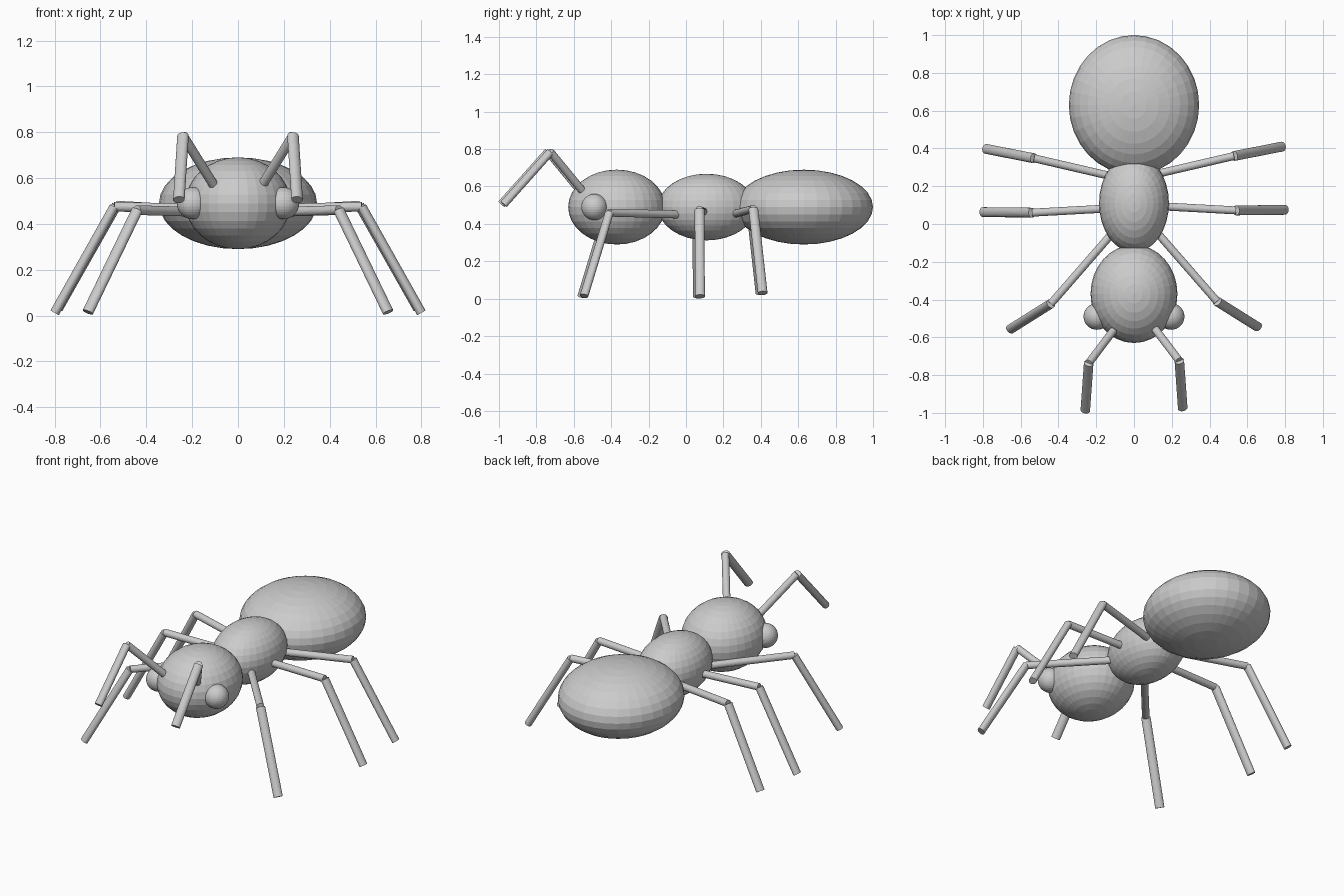
import bpy, math
from mathutils import Matrix, Vector

if "Cube" in bpy.data.objects:
    bpy.data.objects.remove(bpy.data.objects["Cube"])

grey = bpy.data.materials.new("light_grey")
grey.diffuse_color = (0.6, 0.6, 0.6, 1)
grey.use_nodes = True
grey.node_tree.nodes["Principled BSDF"].inputs["Base Color"].default_value = grey.diffuse_color


def ellipsoid(name, centre, radii):
    bpy.ops.mesh.primitive_uv_sphere_add(segments=32, ring_count=16, radius=1)
    o = bpy.context.object
    o.name = name
    o.data.transform(Matrix.Translation(centre) @ Matrix.Diagonal((*radii, 1)))
    o.data.materials.append(grey)


def rod(name, a, b, side, wide, thick):
    """Straight oval rod from a to b; 'side' is the direction of its width."""
    a, b = Vector(a), Vector(b)
    w = (b - a).normalized()
    u = (side - w * side.dot(w)).normalized()
    v = w.cross(u)
    bpy.ops.mesh.primitive_cylinder_add(vertices=32, radius=1, depth=(b - a).length)
    o = bpy.context.object
    o.name = name
    frame = Matrix((u * wide, v * thick, w)).transposed().to_4x4()
    o.data.transform(Matrix.Translation((a + b) / 2) @ frame)
    o.data.materials.append(grey)


def limb(name, root, knee, tip):
    """Two rods that meet at the knee, wider across the bend."""
    root, knee, tip = Vector(root), Vector(knee), Vector(tip)
    side = (knee - root).cross(tip - knee).normalized()
    rod(name + "_upper", root, knee, side, 0.021, 0.021)
    rod(name + "_lower", knee, tip, side, 0.026, 0.021)


# Body
ellipsoid("abdomen", (0, 0.63, 0.49), (0.345, 0.37, 0.2))
ellipsoid("thorax", (0, 0.11, 0.49), (0.185, 0.26, 0.178))
ellipsoid("head", (0, -0.37, 0.49), (0.23, 0.26, 0.2))

# Root, knee and tip of each limb on the right side
limbs = {
    "front_leg": ((0.10, -0.02, 0.45), (0.44, -0.41, 0.46), (0.655, -0.545, 0.015)),
    "middle_leg": ((0.12, 0.095, 0.465), (0.54, 0.072, 0.475), (0.80, 0.075, 0.012)),
    "back_leg": ((0.12, 0.265, 0.455), (0.53, 0.36, 0.48), (0.785, 0.41, 0.03)),
    "antenna": ((0.10, -0.54, 0.56), (0.24, -0.725, 0.785), (0.258, -0.975, 0.505)),
}
for sign, label in ((1, "right"), (-1, "left")):
    ellipsoid(label + "_eye", (sign * 0.197, -0.49, 0.49), (0.07, 0.07, 0.07))
    # The left limbs sit slightly further forward
    dy = -0.006 * (1 - sign)
    for name, points in limbs.items():
        limb(f"{label}_{name}", *[(sign * x, y + dy, z) for x, y, z in points])
